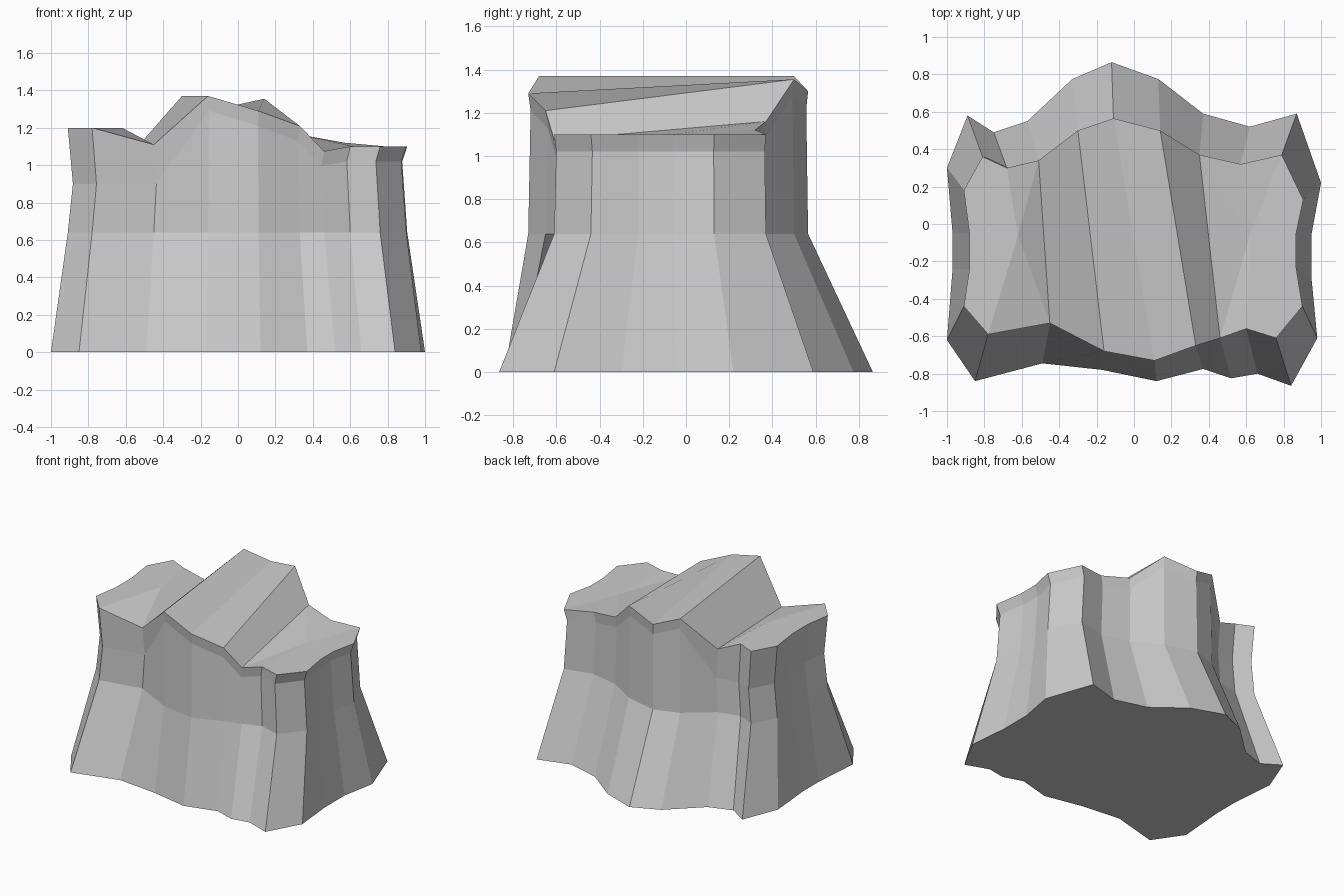
import bpy, bmesh

if "Cube" in bpy.data.objects:
    bpy.data.objects.remove(bpy.data.objects["Cube"])

# Columns around the rock: foot x, foot y, rim x, rim y, rim height
columns = [
    # front, left to right
    (-1, -.62, -.91, -.44, 1.2), (-.85, -.84, -.78, -.59, 1.2),
    (-.49, -.745, -.45, -.53, 1.11), (-.17, -.78, -.16, -.68, 1.37),
    (.12, -.84, .11, -.73, 1.29), (.37, -.775, .33, -.65, 1.21),
    (.52, -.825, .46, -.61, 1.075), (.66, -.80, .60, -.56, 1.1),
    (.84, -.865, .76, -.61, 1.1), (.98, -.61, .90, -.44, 1.1),
    # right side
    (.95, -.30, .865, -.22, 1.1), (.95, -.05, .865, -.06, 1.1), (1, .22, .905, .13, 1.1),
    # back, right to left
    (.87, .59, .79, .37, 1.1), (.62, .52, .57, .32, 1.12),
    (.37, .59, .35, .37, 1.16), (.13, .775, .14, .50, 1.355),
    (-.12, .865, -.11, .565, 1.3), (-.33, .775, -.30, .50, 1.37),
    (-.57, .55, -.51, .34, 1.13), (-.75, .49, -.68, .30, 1.2),
    (-.89, .58, -.81, .36, 1.2),
    # left side
    (-1, .30, -.91, .18, 1.2), (-.97, -.05, -.88, -.05, 1.2), (-.97, -.24, -.88, -.24, 1.2)]

bm = bmesh.new()

# Rings: foot, waist, neck just under the rim, rim
foot, waist, neck, rim = [], [], [], []
for bx, by, tx, ty, tz in columns:
    foot.append(bm.verts.new((bx, by, 0)))
    waist.append(bm.verts.new((tx, ty, .64)))
    neck_z = .9 if tx < -.4 else tz - .08
    neck.append(bm.verts.new((tx * .97, ty * .985, neck_z)))
    rim.append(bm.verts.new((tx, ty, tz)))

# Side walls and underside
n = len(columns)
for low, high in ((foot, waist), (waist, neck), (neck, rim)):
    for i in range(n):
        j = (i + 1) % n
        bm.faces.new((low[i], low[j], high[j], high[i]))
bm.faces.new(foot[::-1])

# Ridge and valley strips running from front to back
for f, b in ((2, 19), (3, 18), (4, 17), (5, 16)):
    bm.faces.new((rim[f], rim[f + 1], rim[b - 1], rim[b]))


def plateau(center, loop):
    """Fan of triangles closing one flat end of the top."""
    c = bm.verts.new(center)
    for i, a in enumerate(loop):
        bm.faces.new((c, rim[a], rim[loop[(i + 1) % len(loop)]]))


plateau((-.62, -.06, 1.2), [19, 20, 21, 22, 23, 24, 0, 1, 2])
plateau((.62, -.06, 1.1), list(range(6, 16)))

bmesh.ops.recalc_face_normals(bm, faces=bm.faces)
mesh = bpy.data.meshes.new("rock_body")
bm.to_mesh(mesh)
bm.free()
rock = bpy.data.objects.new("rock_body", mesh)
bpy.context.collection.objects.link(rock)
